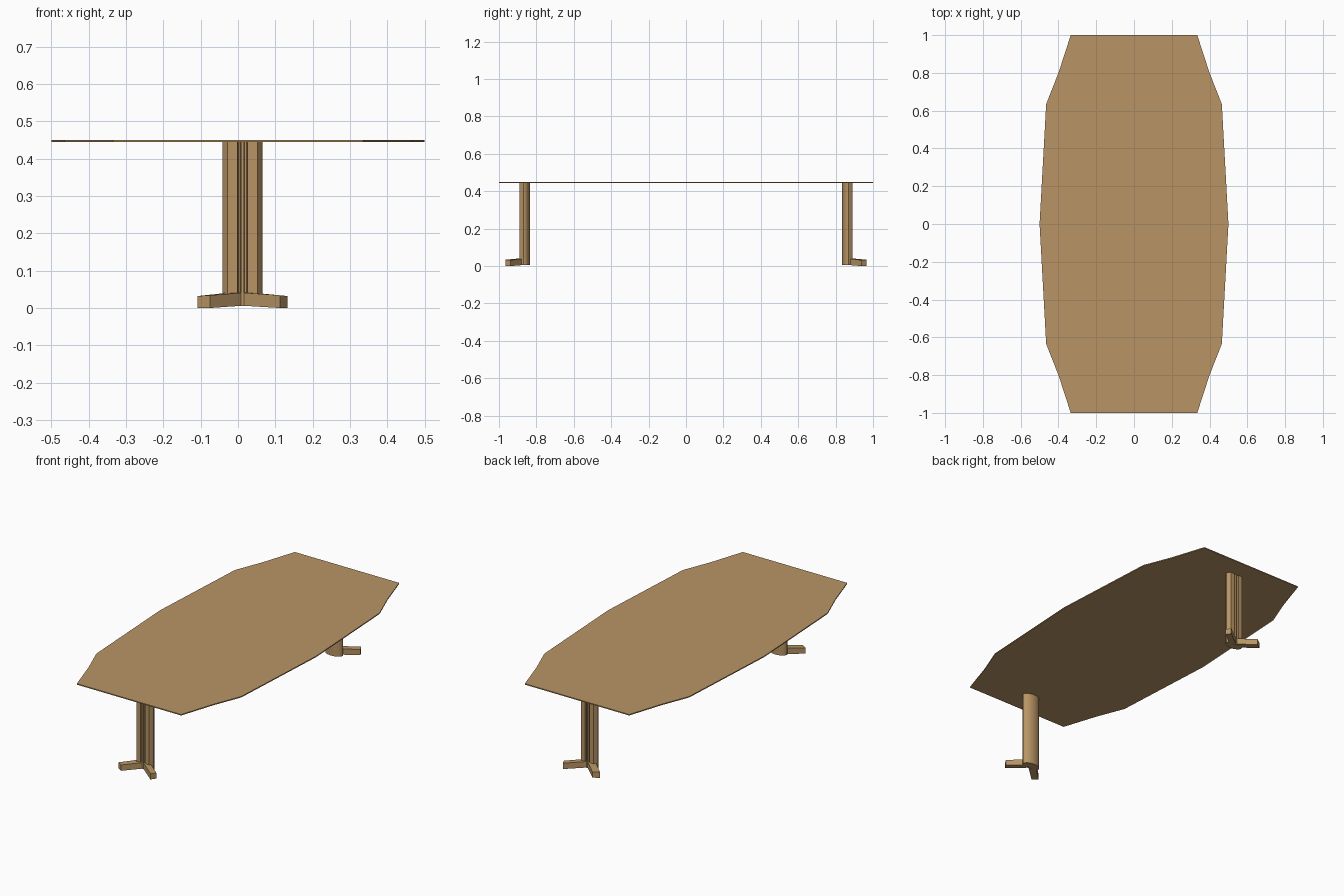
import bpy, bmesh, math

if "Cube" in bpy.data.objects:
    bpy.data.objects.remove(bpy.data.objects["Cube"])

wood = bpy.data.materials.new("wood")
wood.diffuse_color = (0.48, 0.30, 0.13, 1)
wood.use_nodes = True
wood.node_tree.nodes["Principled BSDF"].inputs["Base Color"].default_value = wood.diffuse_color


def prism(name, plan, bottoms, tops, flip=1, smooth=False):
    """Extrude a plan outline; bottoms/tops are a height or one height per point."""
    n = len(plan)
    lo = bottoms if isinstance(bottoms, list) else [bottoms] * n
    hi = tops if isinstance(tops, list) else [tops] * n
    bm = bmesh.new()
    a = [bm.verts.new((x, y * flip, z)) for (x, y), z in zip(plan, lo)]
    b = [bm.verts.new((x, y * flip, z)) for (x, y), z in zip(plan, hi)]
    bm.faces.new(a)
    bm.faces.new(b)
    for i in range(n):
        j = (i + 1) % n
        bm.faces.new((a[i], a[j], b[j], b[i]))
    bmesh.ops.recalc_face_normals(bm, faces=bm.faces)
    mesh = bpy.data.meshes.new(name)
    bm.to_mesh(mesh)
    bm.free()
    mesh.materials.append(wood)
    ob = bpy.data.objects.new(name, mesh)
    bpy.context.collection.objects.link(ob)
    if smooth:
        bpy.ops.object.select_all(action='DESELECT')
        bpy.context.view_layer.objects.active = ob
        ob.select_set(True)
        bpy.ops.object.shade_smooth_by_angle(angle=math.radians(25))
    return ob


# Boat-shaped table top
side = [(0.335, -1), (0.40, -0.80), (0.465, -0.635), (0.5, 0),
        (0.465, 0.635), (0.40, 0.80), (0.335, 1)]
prism("table_top", side + [(-x, -y) for x, y in side], 0.444, 0.45)

# Post section: rounded towards the table centre, fluted on the outer side
cx = 0.012
arc = [(cx + 0.054 * math.cos(math.pi * i / 16),
        -0.868 + 0.033 * math.sin(math.pi * i / 16)) for i in range(17)]
half = [(0.050, -0.876), (0.046, -0.881), (0.040, -0.890), (0.014, -0.890),
        (0.011, -0.877), (0.006, -0.877), (0.004, -0.890)]
flutes = [(cx - x, y) for x, y in half] + [(cx + x, y) for x, y in reversed(half)]

# Splayed foot outlines: outer tip, front tip, inner front, inner back
left_foot = [(-0.108, -0.943), (-0.075, -0.965), (0.010, -0.888), (-0.025, -0.866)]
right_foot = [(0.132, -0.937), (0.113, -0.965), (0.014, -0.888), (0.040, -0.866)]
foot_lo, foot_hi = [0.0, 0.0, 0.006, 0.006], [0.032, 0.034, 0.041, 0.041]

for end, flip in (("front", 1), ("back", -1)):
    prism(end + "_post", arc + flutes, 0.005, 0.445, flip, True)
    prism(end + "_left_foot", left_foot, foot_lo, foot_hi, flip)
    prism(end + "_right_foot", right_foot, foot_lo, foot_hi, flip)
